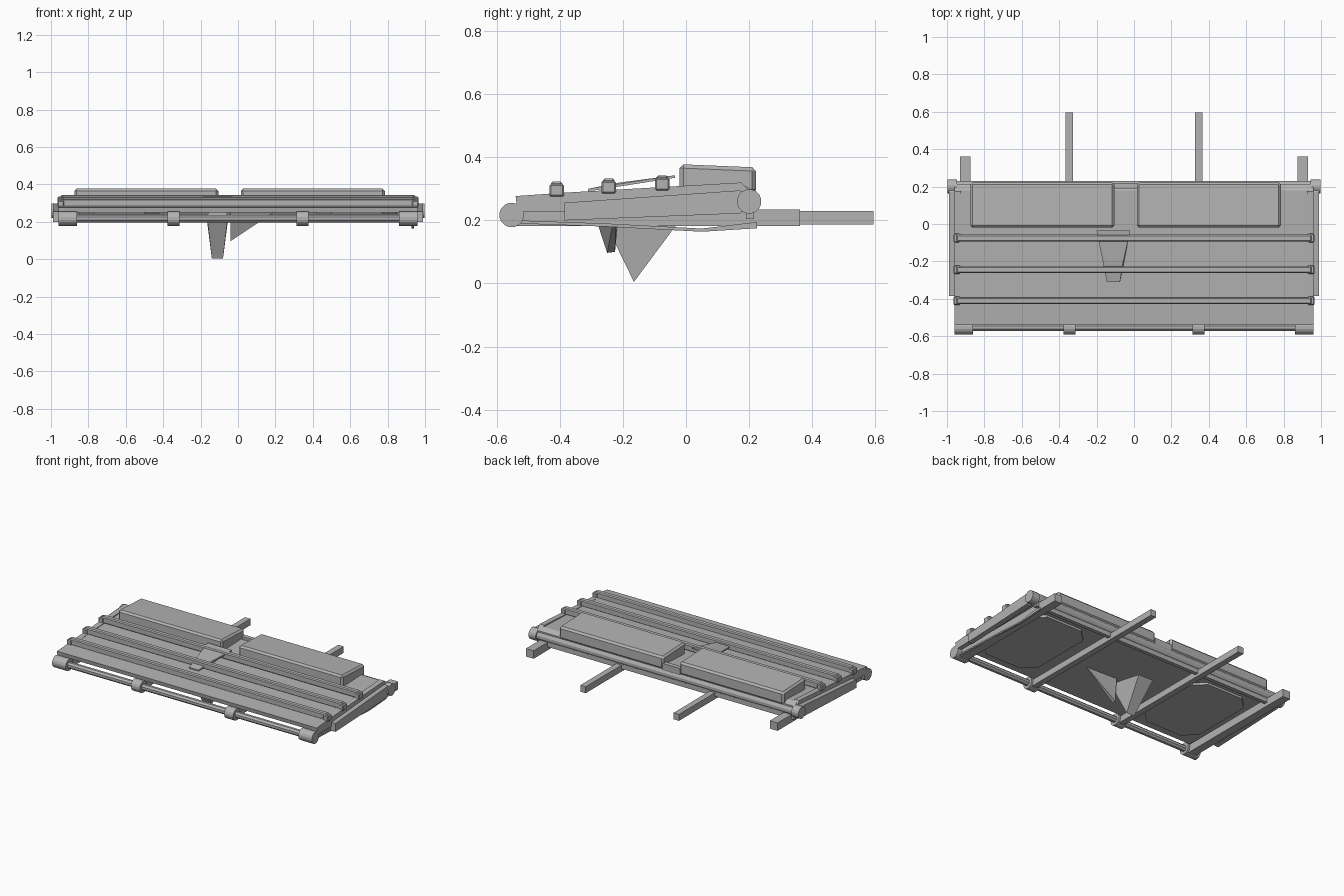
import bpy, bmesh, math
from mathutils import Vector

cube = bpy.data.objects.get("Cube")
if cube:
    bpy.data.objects.remove(cube, do_unlink=True)

grey = bpy.data.materials.new("plain grey")
grey.use_nodes = True
grey.diffuse_color = (0.45, 0.45, 0.45, 1)
grey.node_tree.nodes["Principled BSDF"].inputs["Base Color"].default_value = (0.45, 0.45, 0.45, 1)


def finish(name, bm, bevel=0):
    bmesh.ops.recalc_face_normals(bm, faces=bm.faces)
    mesh = bpy.data.meshes.new(name)
    bm.to_mesh(mesh)
    bm.free()
    mesh.materials.append(grey)
    ob = bpy.data.objects.new(name, mesh)
    bpy.context.collection.objects.link(ob)
    if bevel:
        mod = ob.modifiers.new("Bevel", "BEVEL")
        mod.width = bevel
        mod.segments = 1
    return ob


def prism(name, profile, x0, x1, bevel=0):
    """Extrude a (y, z) profile along x."""
    bm = bmesh.new()
    face = bm.faces.new([bm.verts.new((x0, y, z)) for y, z in profile])
    res = bmesh.ops.extrude_face_region(bm, geom=[face])
    verts = [v for v in res["geom"] if isinstance(v, bmesh.types.BMVert)]
    bmesh.ops.translate(bm, verts=verts, vec=(x1 - x0, 0, 0))
    return finish(name, bm, bevel)


def box(name, x0, x1, y0, y1, z0, z1, bevel=0):
    return prism(name, [(y0, z0), (y1, z0), (y1, z1), (y0, z1)], x0, x1, bevel)


def rod(name, x0, x1, y, z, r, sides=16):
    ring = [(y + r * math.cos(2 * math.pi * (i + .5) / sides),
             z + r * math.sin(2 * math.pi * (i + .5) / sides)) for i in range(sides)]
    return prism(name, ring, x0, x1)


def hull(name, points):
    bm = bmesh.new()
    for p in points:
        bm.verts.new(p)
    bmesh.ops.convex_hull(bm, input=bm.verts)
    return finish(name, bm)


# Sloping deck with a deeper rear lip
prism("deck", [(-0.535, 0.25), (0.19, 0.262), (0.19, 0.205), (0.215, 0.205),
               (0.215, 0.295), (0.18, 0.312), (-0.4, 0.287), (-0.54, 0.277)], -0.95, 0.95)

# Cross slats with end caps
for i, (y, z) in enumerate([(-0.41, 0.28), (-0.245, 0.29), (-0.075, 0.3)]):
    box(f"slat_{i + 1}", -0.95, 0.95, y - 0.018, y + 0.018, z, z + 0.043, 0.006)
    for side in (-1, 1):
        a, b = sorted((side * 0.93, side * 0.965))
        box(f"slat_cap_{i + 1}", a, b, y - 0.023, y + 0.023, z - 0.005, z + 0.035, 0.005)

# Two padded blocks at the rear
for name, x0, x1 in (("right_pad", -0.875, -0.105), ("left_pad", 0.015, 0.785)):
    prism(name, [(-0.02, 0.295), (0.222, 0.285), (0.222, 0.368), (-0.02, 0.378)], x0, x1, 0.012)
box("pad_link", -0.11, 0.02, 0.19, 0.22, 0.28, 0.325)

# Front and rear cross tubes
rod("front_tube", -0.95, 0.95, -0.553, 0.217, 0.021, 8)
rod("rear_tube", -0.95, 0.95, 0.2, 0.26, 0.03, 12)

for side, label in ((-1, "right"), (1, "left")):
    def span(a, b):
        return sorted((side * a, side * b))

    # End clamps and hubs
    rod(label + "_front_clamp", *span(0.86, 0.96), -0.553, 0.217, 0.039)
    rod(label + "_inner_clamp", *span(0.312, 0.378), -0.553, 0.217, 0.039)
    rod(label + "_rear_hub", *span(0.945, 0.998), 0.2, 0.26, 0.039)
    # Runners under the deck
    box(label + "_outer_runner", *span(0.873, 0.93), -0.55, 0.362, 0.182, 0.235)
    box(label + "_inner_runner", *span(0.325, 0.365), -0.55, 0.595, 0.187, 0.23)
    # Side beam and the rail behind it
    prism(label + "_side_beam", [(-0.385, 0.2), (0.17, 0.222), (0.2, 0.24),
                                 (0.2, 0.285), (0.17, 0.295), (-0.385, 0.256)], *span(0.955, 0.99))
    prism(label + "_side_rail", [(-0.535, 0.228), (0.2, 0.232), (0.2, 0.295),
                                 (0.175, 0.32), (-0.4, 0.287), (-0.54, 0.277)], *span(0.925, 0.96))
    # Eight-sided panel on the underside
    bm = bmesh.new()
    outline = [(0.42, -0.4), (0.5, -0.48), (0.77, -0.48), (0.85, -0.4),
               (0.85, 0.02), (0.77, 0.1), (0.5, 0.1), (0.42, 0.02)]
    face = bm.faces.new([bm.verts.new((side * x, y, 0.242)) for x, y in outline])
    res = bmesh.ops.extrude_face_region(bm, geom=[face])
    bmesh.ops.translate(bm, vec=(0, 0, 0.015),
                        verts=[v for v in res["geom"] if isinstance(v, bmesh.types.BMVert)])
    finish(label + "_under_panel", bm)

# Slack strap under the left side
prism("strap", [(-0.53, 0.19), (-0.25, 0.18), (0.05, 0.164), (0.225, 0.175), (0.225, 0.195),
                (0.05, 0.174), (-0.25, 0.19), (-0.53, 0.2)], 0.928, 0.94)

# Wedge spike with a small fin beside it
hull("spike", [(-0.165, -0.27, 0.22), (-0.055, -0.27, 0.22), (-0.165, -0.02, 0.2),
               (-0.055, -0.02, 0.2), (-0.14, -0.165, 0.005), (-0.08, -0.165, 0.005),
               (-0.16, -0.27, 0.25), (-0.06, -0.27, 0.25)])
hull("fin", [(-0.04, -0.25, 0.097), (-0.04, -0.225, 0.1), (-0.04, -0.3, 0.25),
             (-0.04, -0.21, 0.25), (0.19, -0.22, 0.25)])

# Tapered scoop on top of the deck
plate = [(-0.145, -0.31, 0.292), (-0.075, -0.31, 0.292), (-0.15, -0.21, 0.312),
         (-0.06, -0.21, 0.312), (-0.2, -0.035, 0.335), (-0.02, -0.035, 0.335)]
hull("scoop", plate + [tuple(Vector(p) + Vector((0, 0, 0.008))) for p in plate])
